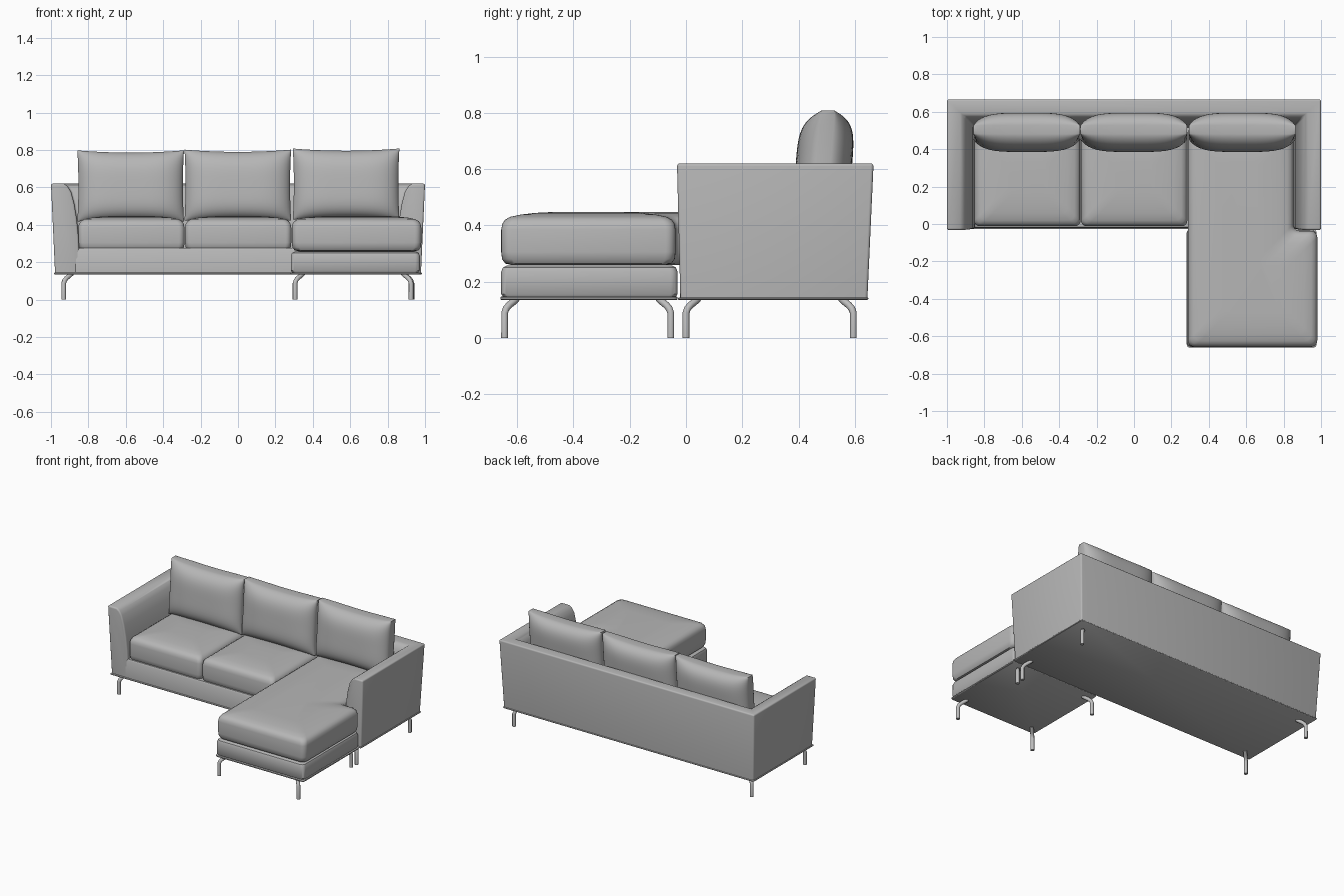
import bpy, bmesh, math
from mathutils import Vector

if "Cube" in bpy.data.objects:
    bpy.data.objects.remove(bpy.data.objects["Cube"])


def material(name, v):
    m = bpy.data.materials.new(name)
    m.diffuse_color = (v, v, v, 1)
    m.use_nodes = True
    m.node_tree.nodes["Principled BSDF"].inputs["Base Color"].default_value = m.diffuse_color
    return m


FABRIC = material("grey fabric", 0.47)
METAL = material("light grey metal", 0.52)


def finish(name, bm, mat, angle=40):
    bmesh.ops.recalc_face_normals(bm, faces=bm.faces)
    me = bpy.data.meshes.new(name)
    bm.to_mesh(me)
    bm.free()
    me.materials.append(mat)
    ob = bpy.data.objects.new(name, me)
    bpy.context.collection.objects.link(ob)
    bpy.ops.object.select_all(action='DESELECT')
    ob.select_set(True)
    bpy.context.view_layer.objects.active = ob
    bpy.ops.object.shade_smooth_by_angle(angle=math.radians(angle))
    return ob


def outline(poly, inset, r, steps=5):
    """Right-angled counter-clockwise polygon, inset and with rounded corners."""
    pts = []
    for k, p in enumerate(poly):
        p = Vector(p)
        d0 = (p - Vector(poly[k - 1])).normalized()
        d1 = (Vector(poly[(k + 1) % len(poly)]) - p).normalized()
        p = p + inset * Vector((-d0.y - d1.y, d0.x + d1.x))
        c = p + r * (d1 - d0)
        for s in range(steps + 1):
            t = s / steps * math.pi / 2
            pts.append(c + r * (d0 * math.sin(t) - d1 * math.cos(t)))
    return pts


def stack(name, poly, rings, r):
    """Solid lofted through (inset, z) rings of one plan outline."""
    bm = bmesh.new()
    loops = [[bm.verts.new((p.x, p.y, z)) for p in outline(poly, i, r)] for i, z in rings]
    for a, b in zip(loops, loops[1:]):
        for k in range(len(a)):
            j = (k + 1) % len(a)
            bm.faces.new((a[k], a[j], b[j], b[k]))
    bm.faces.new(loops[0][::-1])
    bm.faces.new(loops[-1])
    return finish(name, bm, FABRIC)


def rect(x0, x1, y0, y1):
    return [(x0, y0), (x1, y0), (x1, y1), (x0, y1)]


# Arms and back: one cross-section carried round three sides
bm = bmesh.new()
section = [(0.022, 0.14), (0, 0.62), (0.07, 0.62), (0.09, 0.605), (0.108, 0.575),
           (0.125, 0.51), (0.138, 0.43), (0.147, 0.34), (0.15, 0.27), (0.15, 0.14)]
stations = [[], [], [], []]
for d, z in section:
    front = -0.02 - 0.012 * (z - 0.14) / 0.48
    for st, co in zip(stations, [(-1 + d, front), (-1 + d, 0.667 - d),
                                 (1 - d, 0.667 - d), (1 - d, front)]):
        st.append(bm.verts.new((*co, z)))
for a, b in zip(stations, stations[1:]):
    for k in range(len(a)):
        j = (k + 1) % len(a)
        bm.faces.new((a[k], a[j], b[j], b[k]))
bm.faces.new(stations[0])
bm.faces.new(stations[-1][::-1])
bmesh.ops.recalc_face_normals(bm, faces=bm.faces)
edges = [e for e in bm.edges
         if e.calc_face_angle(0) > 0.9 and max(v.co.z for v in e.verts) > 0.2]
bmesh.ops.bevel(bm, geom=edges, offset=0.01, segments=3, profile=0.5, affect='EDGES')
finish("arms_and_back", bm, FABRIC)

# Seat rail, chaise base and the thin bottom panels
stack("seat_base", rect(-0.87, 0.87, -0.022, 0.6),
      [(0, 0.14), (0, 0.265), (0.006, 0.275)], 0.005)
stack("chaise_base", rect(0.283, 0.972, -0.657, -0.03),
      [(0.008, 0.143), (0, 0.155), (0, 0.235), (0.006, 0.25), (0.02, 0.257)], 0.025)
stack("sofa_bottom_panel", rect(-0.983, 0.983, -0.028, 0.648),
      [(0.003, 0.134), (0, 0.137), (0, 0.141), (0.003, 0.144)], 0.008)
stack("chaise_bottom_panel", rect(0.282, 0.975, -0.66, -0.03),
      [(0.003, 0.134), (0, 0.137), (0, 0.143), (0.003, 0.146)], 0.015)

# Seat cushions with a soft crown
CUSHION = [(0.04, 0.258), (0.014, 0.264), (0.003, 0.28), (0, 0.305), (0, 0.385),
           (0.004, 0.405), (0.014, 0.42), (0.032, 0.43), (0.07, 0.438),
           (0.12, 0.444), (0.18, 0.447)]
for name, x0 in (("left_seat_cushion", -0.854), ("middle_seat_cushion", -0.283)):
    stack(name, rect(x0, x0 + 0.568, -0.012, 0.52), CUSHION, 0.03)
stack("chaise_cushion", [(0.288, -0.657), (0.98, -0.657), (0.98, -0.037), (0.852, -0.037),
                         (0.852, 0.52), (0.288, 0.52)], CUSHION, 0.035)


# Back cushions: two bulging panels joined by a narrow side band
def pillow(name, xc, lift, n=24):
    bm = bmesh.new()
    ts = [math.sin(math.pi / 2 * (2 * i / n - 1)) for i in range(n + 1)]
    panels = []
    for side in (-1, 1):
        grid = []
        for u in ts:
            row = []
            for v in ts:
                h = 0.024 + 0.076 * max(0, (1 - u ** 4) * (1 - v ** 4)) ** 0.6
                row.append(bm.verts.new((xc + u * 0.285 * (1 - 0.02 * (1 - v * v)),
                                         0.49 + 0.015 * v + side * h,
                                         0.612 + lift + v * (0.178 + 0.012 * u * u))))
            grid.append(row)
        for i in range(n):
            for j in range(n):
                bm.faces.new((grid[i][j], grid[i + 1][j], grid[i + 1][j + 1], grid[i][j + 1]))
        panels.append(grid)
    rim = ([(i, 0) for i in range(n)] + [(n, j) for j in range(n)] +
           [(i, n) for i in range(n, 0, -1)] + [(0, j) for j in range(n, 0, -1)])
    a, b = [[g[i][j] for i, j in rim] for g in panels]
    for k in range(len(rim)):
        j = (k + 1) % len(rim)
        bm.faces.new((a[k], a[j], b[j], b[k]))
    finish(name, bm, FABRIC)


pillow("left_back_cushion", -0.574, -0.004)
pillow("middle_back_cushion", -0.001, 0)
pillow("right_back_cushion", 0.578, 0.006)


# Bent tube legs, each leaning in diagonally under the frame
def leg(name, x, y, sx, sy):
    bend = [(0, 0), (0, 0.088), (0.005, 0.103), (0.016, 0.116), (0.03, 0.127), (0.043, 0.139)]
    cu = bpy.data.curves.new(name, 'CURVE')
    cu.dimensions = '3D'
    cu.bevel_depth = 0.0125
    cu.bevel_resolution = 3
    cu.use_fill_caps = True
    sp = cu.splines.new('POLY')
    sp.points.add(len(bend) - 1)
    for p, (d, z) in zip(sp.points, bend):
        p.co = (x + sx * d, y + sy * d, z, 1)
    tmp = bpy.data.objects.new(name + "_path", cu)
    bpy.context.collection.objects.link(tmp)
    bpy.context.view_layer.update()
    me = bpy.data.meshes.new_from_object(tmp.evaluated_get(bpy.context.evaluated_depsgraph_get()))
    bpy.data.objects.remove(tmp)
    bm = bmesh.new()
    bm.from_mesh(me)
    bmesh.ops.remove_doubles(bm, verts=bm.verts, dist=0.0001)
    finish(name, bm, METAL)


for part, x0, x1, y0, y1 in (("sofa", -0.932, 0.93, 0.0, 0.595),
                             ("chaise", 0.305, 0.925, -0.645, -0.054)):
    for xn, x, sx in (("left", x0, 1), ("right", x1, -1)):
        for yn, y, sy in (("front", y0, 1), ("back", y1, -1)):
            leg(f"{part}_{yn}_{xn}_leg", x, y, sx, sy)
